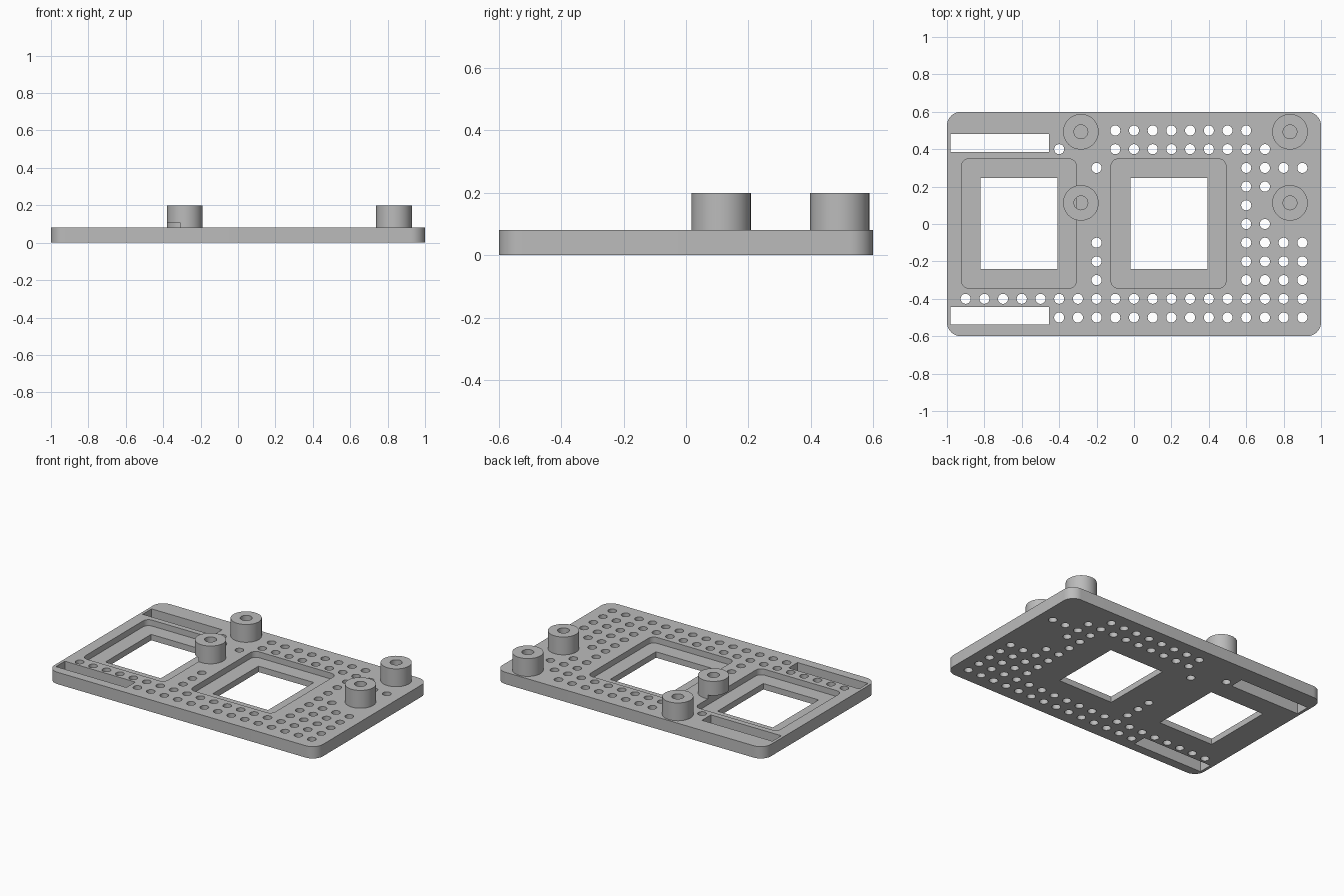
import bpy
import bmesh
from math import cos, sin, pi, radians

if "Cube" in bpy.data.objects:
    bpy.data.objects.remove(bpy.data.objects["Cube"])

grey = bpy.data.materials.new("light_grey")
grey.use_nodes = True
colour = (0.5, 0.5, 0.5, 1)
grey.diffuse_color = colour
grey.node_tree.nodes["Principled BSDF"].inputs["Base Color"].default_value = colour


def circle(x, y, r, n):
    return [(x + r * cos(2 * pi * i / n), y + r * sin(2 * pi * i / n)) for i in range(n)]


def rectangle(x0, x1, y0, y1, r=0.0, steps=10):
    """Outline of a rectangle, with rounded corners if r is given."""
    if r == 0:
        return [(x0, y0), (x1, y0), (x1, y1), (x0, y1)]
    centres = [(x1 - r, y1 - r), (x0 + r, y1 - r), (x0 + r, y0 + r), (x1 - r, y0 + r)]
    return [(cx + r * cos(pi / 2 * (q + i / steps)), cy + r * sin(pi / 2 * (q + i / steps)))
            for q, (cx, cy) in enumerate(centres) for i in range(steps + 1)]


def prisms(name, outlines, z0, z1):
    """One object made of upright prisms, one per outline."""
    bm = bmesh.new()
    for outline in outlines:
        low = [bm.verts.new((x, y, z0)) for x, y in outline]
        high = [bm.verts.new((x, y, z1)) for x, y in outline]
        bm.faces.new(low[::-1])
        bm.faces.new(high)
        for i in range(len(low)):
            j = (i + 1) % len(low)
            bm.faces.new((low[i], low[j], high[j], high[i]))
    mesh = bpy.data.meshes.new(name)
    bm.to_mesh(mesh)
    bm.free()
    mesh.materials.append(grey)
    obj = bpy.data.objects.new(name, mesh)
    bpy.context.collection.objects.link(obj)
    return obj


def cut(obj, cutter):
    mod = obj.modifiers.new("cut", "BOOLEAN")
    mod.operation = "DIFFERENCE"
    mod.solver = "EXACT"
    mod.object = cutter
    cutter.hide_render = True
    bpy.context.view_layer.objects.active = obj
    bpy.ops.object.modifier_apply(modifier=mod.name)


def finish(obj):
    bpy.ops.object.select_all(action="DESELECT")
    obj.select_set(True)
    bpy.context.view_layer.objects.active = obj
    bpy.ops.object.shade_smooth_by_angle(angle=radians(30))


TOP = 0.08

# Grid of small holes: row number -> ranges of columns, in tenths
rows = {
    5: [(-1, 6)], 4: [(-4, -4), (-1, 7)], 3: [(-2, -2), (6, 9)], 2: [(6, 7)],
    1: [(6, 6)], 0: [(6, 7)], -4: [(-9, 9)], -5: [(-4, 9)],
}
for row in (-1, -2, -3):
    rows[row] = [(-2, -2), (6, 9)]
openings = [circle(col / 10, row / 10, 0.027, 24)
            for row, spans in rows.items()
            for first, last in spans for col in range(first, last + 1)]

# Two long slots and two windows
openings += [rectangle(-0.98, -0.455, y, y + 0.095) for y in (0.385, -0.538)]
openings += [rectangle(x, x + 0.412, -0.24, 0.247) for x in (-0.82, -0.02)]
through_cutter = prisms("through_cutter", openings, -0.05, 0.3)

# Stepped pockets round the windows
pockets = [rectangle(x, x + 0.615, -0.343, 0.348, 0.04) for x in (-0.923, -0.123)]
pocket_cutter = prisms("pocket_cutter", pockets, 0.04, 0.105)

plate = prisms("base_plate", [rectangle(-1, 1, -0.6, 0.6, 0.075)], 0, TOP)
cut(plate, through_cutter)
cut(plate, pocket_cutter)
finish(plate)

# Round standoffs with a bore; the one beside the pocket is notched by it
for side, x in (("right", -0.284), ("left", 0.834)):
    for end, y in (("front", 0.113), ("back", 0.493)):
        standoff = prisms(f"{end}_{side}_standoff", [circle(x, y, 0.095, 48)], TOP, 0.2)
        bore = prisms("bore_cutter", [circle(x, y, 0.037, 32)], 0.05, 0.25)
        cut(standoff, bore)
        if (side, end) == ("right", "front"):
            cut(standoff, pocket_cutter)
        bpy.data.objects.remove(bore)
        finish(standoff)

for cutter in (through_cutter, pocket_cutter):
    bpy.data.objects.remove(cutter)
